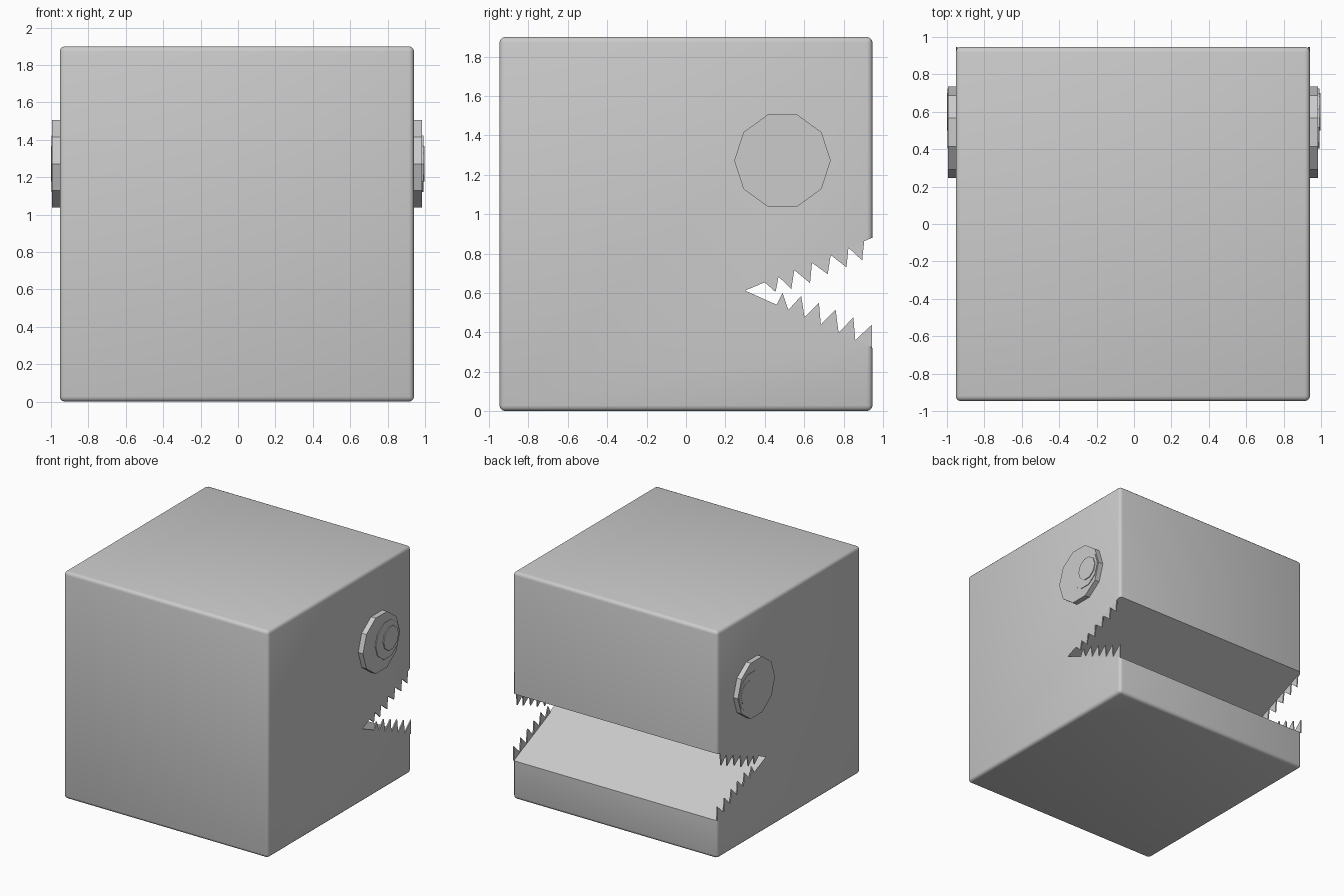
import bpy, bmesh, math

if "Cube" in bpy.data.objects:
    bpy.data.objects.remove(bpy.data.objects["Cube"])

CX, HALF, H = -0.006, 0.947, 1.9   # body centre in x, half width, height


def make(name, bm):
    bmesh.ops.recalc_face_normals(bm, faces=bm.faces)
    me = bpy.data.meshes.new(name)
    bm.to_mesh(me)
    bm.free()
    ob = bpy.data.objects.new(name, me)
    bpy.context.collection.objects.link(ob)
    return ob


def prism(bm, profile, x0, x1):
    """Extrude a (y, z) outline along x."""
    a = [bm.verts.new((x0, y, z)) for y, z in profile]
    b = [bm.verts.new((x1, y, z)) for y, z in profile]
    n = len(profile)
    bm.faces.new(a)
    bm.faces.new(b[::-1])
    for i in range(n):
        j = (i + 1) % n
        bm.faces.new((a[i], b[i], b[j], a[j]))


def circle(y, z, r, n=10):
    return [(y + r * math.cos(2 * math.pi * i / n),
             z + r * math.sin(2 * math.pi * i / n)) for i in range(n)]


# Body: block with small rounded edges
bm = bmesh.new()
bmesh.ops.create_cube(bm, size=1)
for v in bm.verts:
    v.co = (CX + v.co.x * 2 * HALF, v.co.y * 2 * HALF, (v.co.z + 0.5) * H)
bmesh.ops.bevel(bm, geom=bm.edges[:], offset=0.028, segments=3,
                profile=0.5, affect='EDGES')
body = make("body", bm)

# Mouth: wedge cut through the back
APEX, UP, LOW = (0.30, 0.612), 0.415, -0.45


def jaw(y, slope):
    return APEX[1] + (y - APEX[0]) * slope


bm = bmesh.new()
prism(bm, [APEX, (1.2, jaw(1.2, LOW)), (1.2, jaw(1.2, UP))], -1.3, 1.3)
cutter = make("mouth_cutter", bm)
mod = body.modifiers.new("mouth", 'BOOLEAN')
mod.object = cutter
mod.operation = 'DIFFERENCE'
mod.solver = 'EXACT'
bpy.context.view_layer.objects.active = body
body.select_set(True)
bpy.ops.object.modifier_apply(modifier=mod.name)
bpy.data.objects.remove(cutter)
bpy.ops.object.shade_smooth_by_angle(angle=math.radians(35))

# Teeth: thin saw-tooth plates flush with both sides
upper_roots = [0.40, 0.47, 0.55, 0.64, 0.735, 0.825, 0.905]
upper_tips = [(0.455, 0.605), (0.535, 0.62), (0.63, 0.65),
              (0.72, 0.695), (0.815, 0.73), (0.895, 0.765)]
lower_roots = [0.46, 0.52, 0.602, 0.685, 0.775, 0.86, 0.946]
lower_tips = [(0.49, 0.60), (0.585, 0.585), (0.675, 0.55),
              (0.76, 0.515), (0.85, 0.475), (0.946, 0.44)]
for name, roots, tips, slope in (("upper_teeth", upper_roots, upper_tips, UP),
                                 ("lower_teeth", lower_roots, lower_tips, LOW)):
    bm = bmesh.new()
    for side in (-1, 1):
        for i, tip in enumerate(tips):
            a, b = roots[i], roots[i + 1]
            prism(bm, [(a, jaw(a, slope)), tip, (b, jaw(b, slope))],
                  CX + side * HALF, CX + side * (HALF - 0.01))
    make(name, bm)

# Eyes: ten-sided disc with two very shallow steps towards the mouth side
for label, side, tops in (("right", 1, (0.985, 0.991, 0.998)),
                          ("left", -1, (0.995, 0.998, 1.0))):
    for part, top, (y, z, r) in zip(("eye", "iris", "pupil"), tops,
                                    ((0.49, 1.272, 0.245),
                                     (0.565, 1.272, 0.16),
                                     (0.60, 1.272, 0.10))):
        bm = bmesh.new()
        prism(bm, circle(y, z, r), side * 0.92, side * top)
        make(label + "_" + part, bm)
